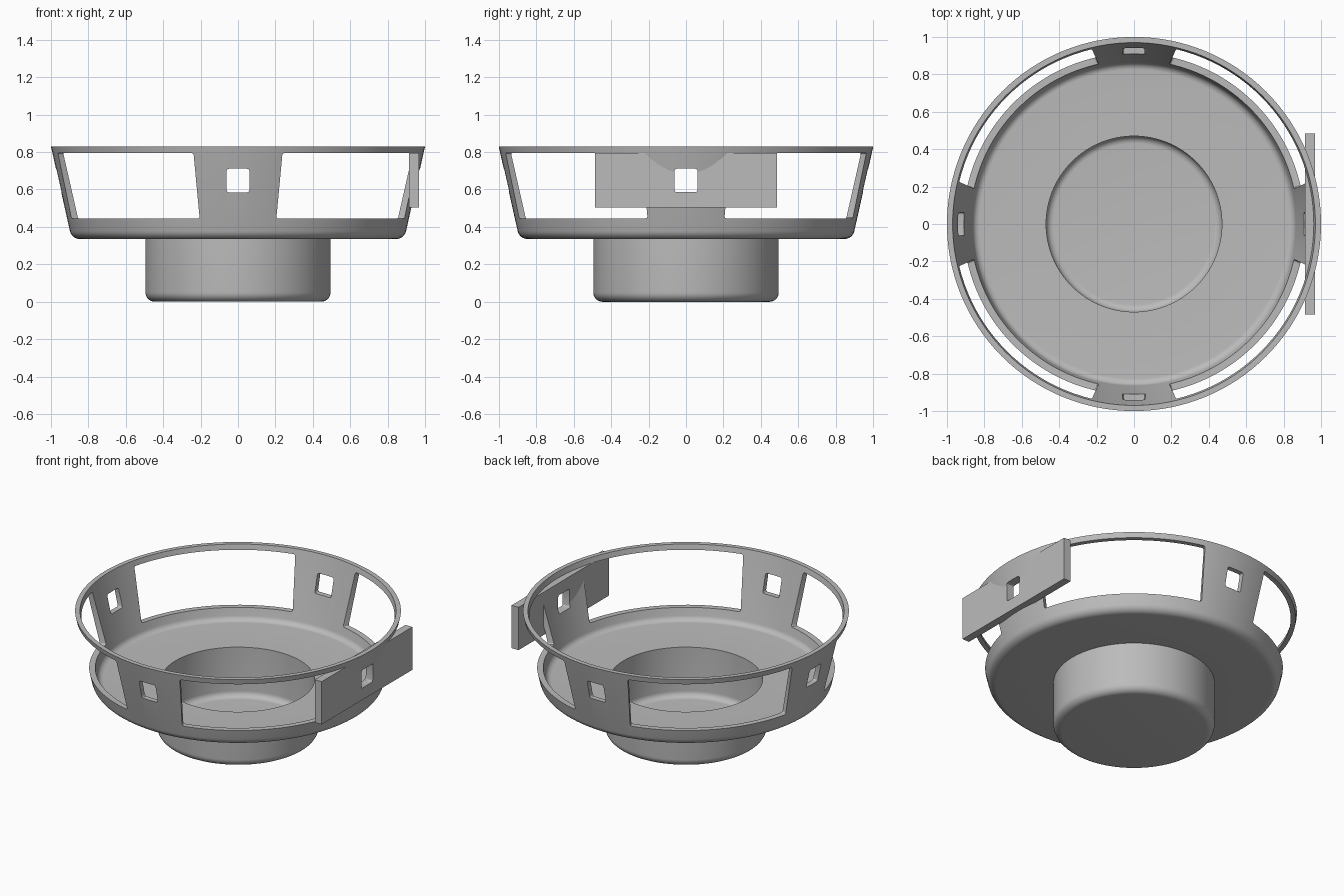
import bpy, bmesh
from math import sin, cos, pi, radians
from mathutils import Matrix, Vector

cube = bpy.data.objects.get("Cube")
if cube:
    bpy.data.objects.remove(cube, do_unlink=True)

grey = bpy.data.materials.new("plain grey")
grey.use_nodes = True
grey.diffuse_color = (0.5, 0.5, 0.5, 1)
grey.node_tree.nodes["Principled BSDF"].inputs["Base Color"].default_value = (0.5, 0.5, 0.5, 1)


def make_object(name, bm):
    bmesh.ops.recalc_face_normals(bm, faces=bm.faces)
    mesh = bpy.data.meshes.new(name)
    bm.to_mesh(mesh)
    bm.free()
    mesh.materials.append(grey)
    ob = bpy.data.objects.new(name, mesh)
    bpy.context.collection.objects.link(ob)
    return ob


def fillet(r, z, size, end=90, steps=8):
    """Rounded lower outer corner around the centre (r, z)."""
    angles = [radians(-90 + end * i / steps) for i in range(steps + 1)]
    return [(r + size * cos(a), z + size * sin(a)) for a in angles]


def prism(bm, points, low, high):
    """Upright solid on a flat outline."""
    bottom = [bm.verts.new((x, y, low)) for x, y in points]
    face = bm.faces.new(bottom)
    out = bmesh.ops.extrude_face_region(bm, geom=[face])["geom"]
    top = [g for g in out if isinstance(g, bmesh.types.BMVert)]
    bmesh.ops.translate(bm, verts=top, vec=(0, 0, high - low))
    return bottom + top


def round_edges(bm, verts, size, test):
    edges = {e for v in verts for e in v.link_edges if test(e)}
    bmesh.ops.bevel(bm, geom=list(edges), offset=size, segments=3,
                    profile=0.5, affect='EDGES')


def window_cutter():
    """Openings between the four uprights."""
    bm = bmesh.new()
    edge = lambda y: 0.205 + 0.45 * (y - 0.89)
    a, b = (edge(0.75), 0.75), (edge(1.3), 1.3)
    outline = [a, b, (1.3, 1.3), b[::-1], a[::-1]]

    def side(e):
        d = e.verts[1].co - e.verts[0].co
        return abs(d.z) < 0.001 and 0.4 < min(abs(d.x), abs(d.y)) / max(abs(d.x), abs(d.y), 0.001) < 0.5
    for k in range(4):
        part = bmesh.new()
        round_edges(part, prism(part, outline, 0.445, 0.795), 0.012, side)
        part.transform(Matrix.Rotation(k * pi / 2, 4, 'Z'))
        temp = bpy.data.meshes.new("temp")
        part.to_mesh(temp)
        part.free()
        bm.from_mesh(temp)
        bpy.data.meshes.remove(temp)
    return make_object("window_cutter", bm)


def slot_cutter():
    """Small square holes through each upright."""
    bm = bmesh.new()
    for k in range(4):
        turn = Matrix.Rotation(k * pi / 2, 4, 'Z')
        place = turn @ Matrix.Translation((0.95, 0, 0.648)) @ Matrix.Diagonal((0.4, 0.122, 0.126, 1))
        verts = bmesh.ops.create_cube(bm, size=1, matrix=place)["verts"]
        axis = turn @ Vector((1, 0, 0))
        round_edges(bm, verts, 0.012,
                    lambda e: abs((e.verts[1].co - e.verts[0].co).dot(axis)) > 0.3)
    return make_object("slot_cutter", bm)


def cut(ob, cutter):
    mod = ob.modifiers.new("cut", 'BOOLEAN')
    mod.operation = 'DIFFERENCE'
    mod.solver = 'EXACT'
    mod.object = cutter
    bpy.context.view_layer.objects.active = ob
    bpy.ops.object.modifier_apply(modifier=mod.name)


# Bowl: one revolved shell with a stepped base and flared wall
profile = [(0, 0)] + fillet(0.445, 0.05, 0.05) + [(0.495, 0.335)]
profile += fillet(0.845, 0.39, 0.055, 78)
profile += [(1.0, 0.83), (0.97, 0.83)]
profile += fillet(0.825, 0.405, 0.04, 78)[::-1]
profile += [(0.47, 0.365)] + fillet(0.43, 0.07, 0.04)[::-1] + [(0, 0.03)]
bm = bmesh.new()
verts = [bm.verts.new((r, 0, z)) for r, z in profile]
edges = [bm.edges.new(pair) for pair in zip(verts, verts[1:])]
bmesh.ops.spin(bm, geom=verts + edges, cent=(0, 0, 0), axis=(0, 0, 1),
               angle=2 * pi, steps=128)
bmesh.ops.remove_doubles(bm, verts=bm.verts, dist=0.0001)
bowl = make_object("bowl", bm)

# Flat plate fixed across the left upright
bm = bmesh.new()
bmesh.ops.create_cube(bm, size=1, matrix=Matrix.Translation((0.941, 0, 0.649))
                      @ Matrix.Diagonal((0.052, 0.97, 0.29, 1)))
plate = make_object("side_plate", bm)

# Openings
windows, slots = window_cutter(), slot_cutter()
windows.hide_render = slots.hide_render = True
cut(bowl, windows)
cut(bowl, slots)
cut(plate, slots)
for cutter in (windows, slots):
    bpy.data.objects.remove(cutter, do_unlink=True)

# Smooth curved faces, keep sharp edges
bpy.ops.object.select_all(action='DESELECT')
for ob in (bowl, plate):
    ob.select_set(True)
bpy.context.view_layer.objects.active = bowl
bpy.ops.object.shade_smooth_by_angle(angle=radians(30))
